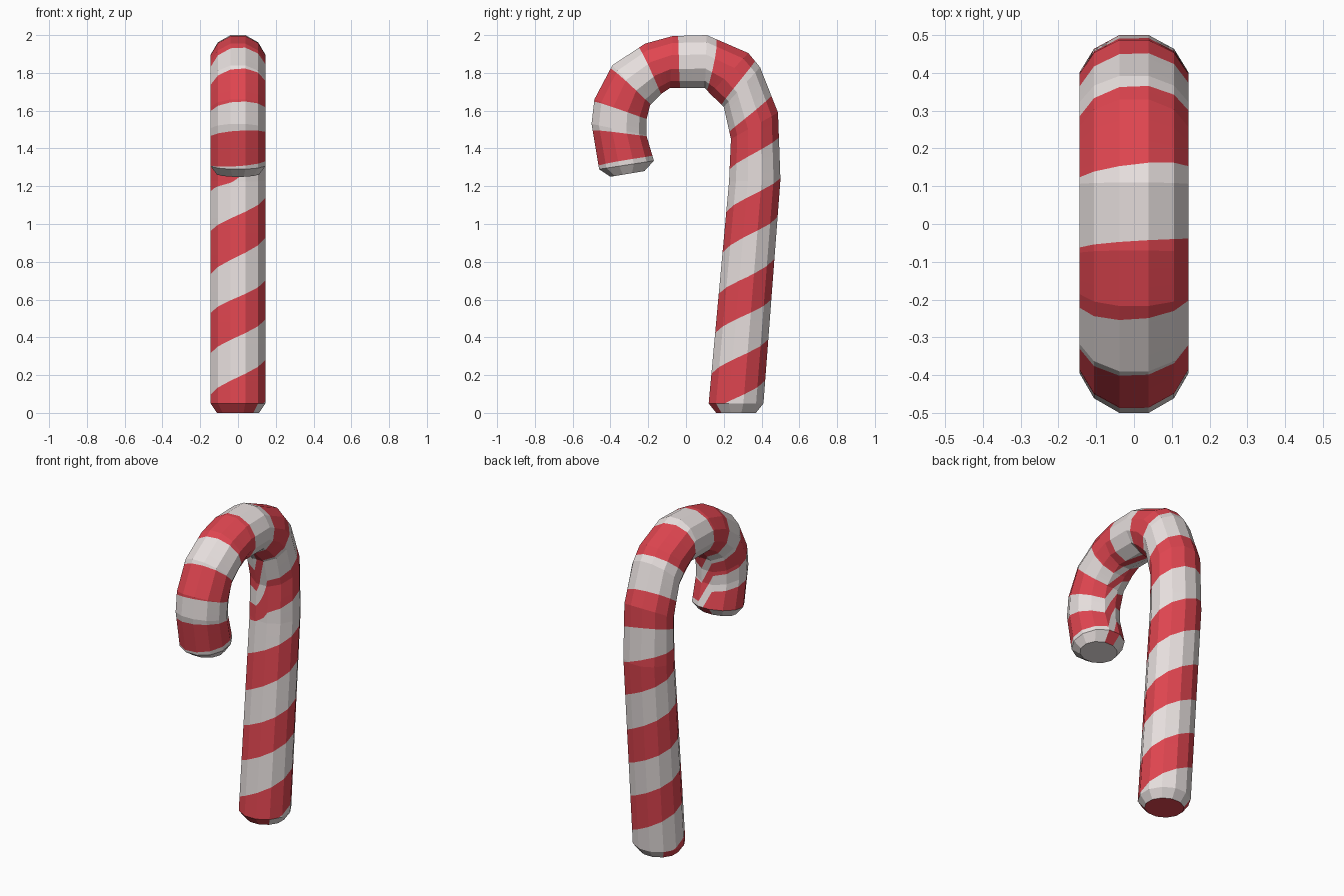
import bpy, bmesh, math
from mathutils import Vector

if "Cube" in bpy.data.objects:
    bpy.data.objects.remove(bpy.data.objects["Cube"])

SIDES = 12
C15 = math.cos(math.radians(15))

# Cross-sections along the cane: outer (y, z), inner (y, z)
RINGS = [((.41, .05), (.12, .05)), ((.50, 1.235), (.228, 1.225)),
         ((.487, 1.59), (.238, 1.45)), ((.392, 1.83), (.20, 1.62)),
         ((.33, 1.905), (.127, 1.69)), ((.11, 2.0), (.10, 1.72)),
         ((-.07, 1.995), (-.085, 1.72)), ((-.217, 1.955), (-.13, 1.69)),
         ((-.39, 1.84), (-.19, 1.63)), ((-.485, 1.66), (-.21, 1.55)),
         ((-.50, 1.53), (-.21, 1.47)), ((-.46, 1.29), (-.17, 1.335))]
# Small end rings that form the chamfered tips
FOOT = ((.37, 0), (.16, 0))
TIP = ((-.40, 1.25), (-.22, 1.28))

# Distances along the cane where a stripe begins or ends on the +x side
STRIPES = [.03, .25, .465, .67, .90, 1.11, 1.33, 1.54, 1.72, 1.88,
           2.07, 2.23, 2.36, 2.50, 2.62, 2.77]


def ring_points(ring, rx=.15):
    outer, inner = Vector(ring[0]), Vector(ring[1])
    mid, half = (outer + inner) / 2, (outer - inner) / 2
    pts = []
    for k in range(SIDES):
        a = math.radians(15 + 30 * k)
        p = mid - half * (math.cos(a) / C15)
        pts.append(Vector((rx * math.sin(a), p.x, p.y)))
    return pts


def stripe_count(s):
    n = len(STRIPES)
    i = max(0, min(n - 2, sum(v <= s for v in STRIPES) - 1))
    return (i + (s - STRIPES[i]) / (STRIPES[i + 1] - STRIPES[i])) / 2


def phase(s, k):
    """Helical on the shaft, nearly ring-like around the hook."""
    w = max(0, min(1, (s - 1.15) / .3))
    helix = (k - 2.5) / SIDES
    hook = .015 * (k - 2.5) if k <= 11 else .015 * 8.5 + (k - 11) * .835
    return stripe_count(s) - (1 - w) * helix - w * hook


def is_white(q):
    return 0 if q % 1 < .5 else 1


def split(poly, level):
    """Cut a polygon of (point, phase) where the phase equals level."""
    low, high = [], []
    for (p, a), (r, b) in zip(poly, poly[1:] + poly[:1]):
        if a <= level:
            low.append((p, a))
        if a >= level:
            high.append((p, a))
        if (a - level) * (b - level) < 0:
            cut = (p.lerp(r, (level - a) / (b - a)), level)
            low.append(cut)
            high.append(cut)
    return low, high


bm = bmesh.new()


def add_face(points, mat):
    if len(points) > 2:
        f = bm.faces.new([bm.verts.new(p) for p in points])
        f.material_index = mat


# Striped tube, cut exactly along the stripe borders
s = 0.0
for ra, rb in zip(RINGS, RINGS[1:]):
    A, B = ring_points(ra), ring_points(rb)
    mid_a = (Vector(ra[0]) + Vector(ra[1])) / 2
    mid_b = (Vector(rb[0]) + Vector(rb[1])) / 2
    length = (mid_b - mid_a).length
    steps = max(1, math.ceil(length / .04))
    for j in range(steps):
        t0, t1 = j / steps, (j + 1) / steps
        for k in range(SIDES):
            corners = [(k, t0), (k + 1, t0), (k + 1, t1), (k, t1)]
            poly = [(A[c % SIDES].lerp(B[c % SIDES], t), phase(s + t * length, c))
                    for c, t in corners]
            qs = [q for _, q in poly]
            level = math.floor(min(qs) * 2) / 2 + .5
            while level < max(qs) and poly:
                low, poly = split(poly, level)
                add_face([p for p, _ in low], is_white(level - .25))
                level += .5
            add_face([p for p, _ in poly], is_white(level - .25))
    s += length

# Chamfered flat ends
for ring, end, at, face_mat in ((RINGS[0], FOOT, -.01, 0), (RINGS[-1], TIP, s + .02, 1)):
    A, B = ring_points(ring), ring_points(end, .115)
    for k in range(SIDES):
        n = (k + 1) % SIDES
        add_face([A[k], A[n], B[n], B[k]], is_white(phase(at, k + .5)))
    add_face(B, face_mat)

bmesh.ops.remove_doubles(bm, verts=bm.verts, dist=1e-4)
bmesh.ops.recalc_face_normals(bm, faces=bm.faces)

mesh = bpy.data.meshes.new("candy_cane")
bm.to_mesh(mesh)
bm.free()
for name, col in (("candy_red", (.74, .06, .08, 1)), ("sugar_white", (.80, .74, .73, 1))):
    m = bpy.data.materials.new(name)
    m.diffuse_color = col
    m.use_nodes = True
    m.node_tree.nodes["Principled BSDF"].inputs["Base Color"].default_value = m.diffuse_color
    mesh.materials.append(m)
cane = bpy.data.objects.new("candy_cane", mesh)
bpy.context.collection.objects.link(cane)
